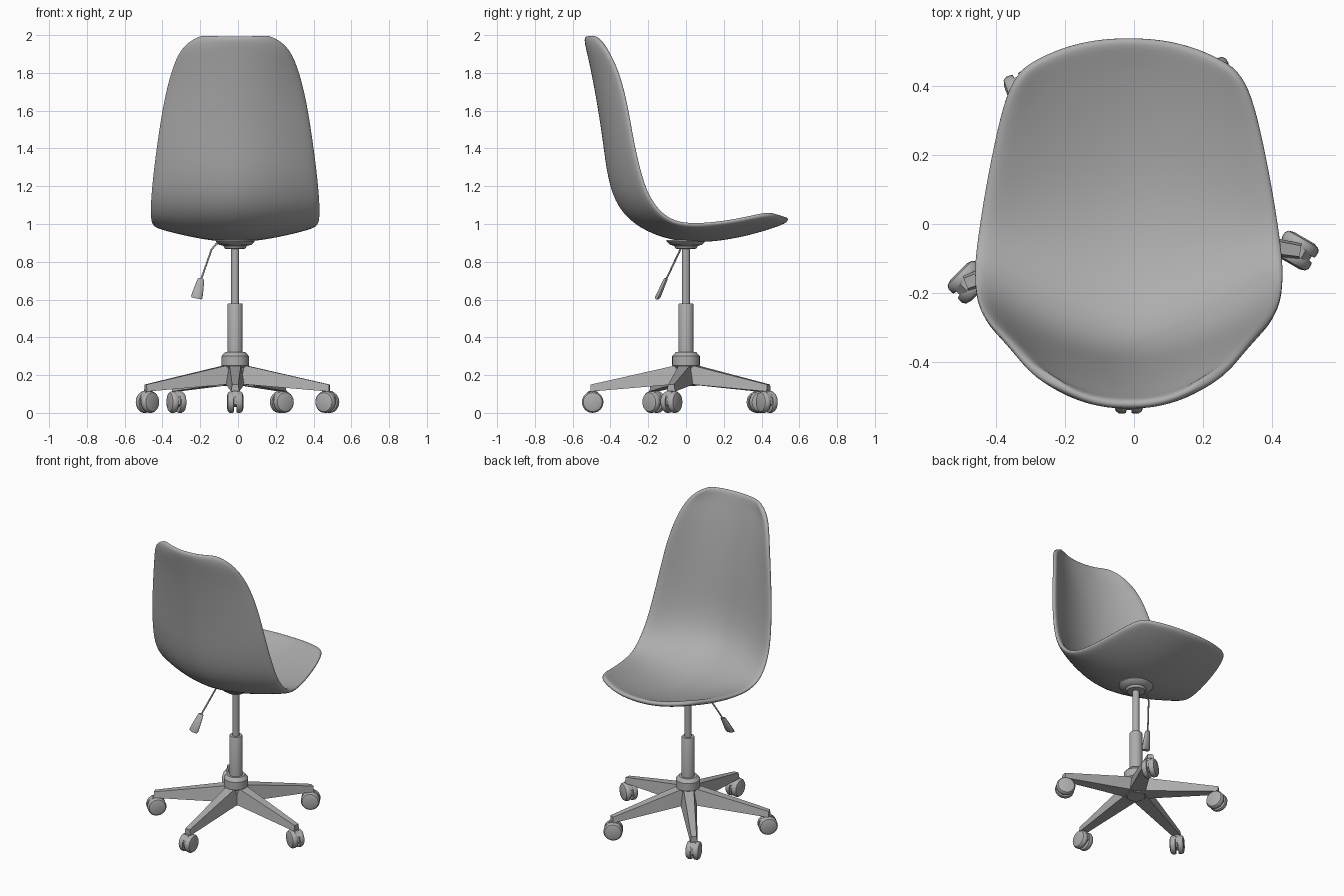
import bpy, bmesh
from math import sin, cos, pi, radians
from mathutils import Matrix, Vector

if "Cube" in bpy.data.objects:
    bpy.data.objects.remove(bpy.data.objects["Cube"])

CX = -0.015  # column axis

grey = bpy.data.materials.new("dark_grey")
grey.diffuse_color = (.42, .42, .42, 1)
grey.use_nodes = True
grey.node_tree.nodes["Principled BSDF"].inputs["Base Color"].default_value = grey.diffuse_color


def make(name, verts, faces, matrix=Matrix(), angle=35):
    me = bpy.data.meshes.new(name)
    me.from_pydata([matrix @ Vector(v) for v in verts], [], faces)
    bm = bmesh.new()
    bm.from_mesh(me)
    bmesh.ops.recalc_face_normals(bm, faces=bm.faces)
    bm.to_mesh(me)
    bm.free()
    me.materials.append(grey)
    ob = bpy.data.objects.new(name, me)
    bpy.context.collection.objects.link(ob)
    bpy.context.view_layer.objects.active = ob
    ob.select_set(True)
    bpy.ops.object.shade_smooth_by_angle(angle=radians(angle))
    ob.select_set(False)
    return ob


def loft(name, rings, matrix=Matrix(), angle=35):
    """Closed rings of equal length, skinned and capped."""
    n = len(rings[0])
    verts = [p for r in rings for p in r]
    faces = [(i * n + j, i * n + (j + 1) % n, (i + 1) * n + (j + 1) % n, (i + 1) * n + j)
             for i in range(len(rings) - 1) for j in range(n)]
    faces += [tuple(range(n)), tuple(range(len(verts) - n, len(verts)))]
    return make(name, verts, faces, matrix, angle)


def circle(rx, ry, z, n):
    return [(rx * cos(2 * pi * k / n), ry * sin(2 * pi * k / n), z) for k in range(n)]


def lathe(name, profile, matrix, n=32):
    return loft(name, [circle(r, r, z, n) for r, z in profile], matrix)


# Seat shell: centre y, z / side edge y, z / half width / bowl power, front lip to back top
ROWS = [
    (.548, 1.015, .460, 1.040, .312, 2.3), (.50, .990, .402, 1.036, .356, 2.0),
    (.34, .938, .28, 1.006, .390, 1.7), (.12, .897, .10, .981, .425, 1.7),
    (-.08, .908, -.04, .983, .446, 1.7), (-.25, .975, -.135, 1.033, .458, 1.7),
    (-.365, 1.08, -.21, 1.135, .455, 1.7), (-.418, 1.24, -.255, 1.27, .443, 1.8),
    (-.440, 1.43, -.295, 1.45, .419, 1.9), (-.470, 1.63, -.325, 1.64, .390, 2.0),
    (-.505, 1.82, -.370, 1.81, .348, 2.1), (-.533, 1.94, -.430, 1.925, .300, 2.3),
    (-.542, 1.992, -.465, 2.012, .232, 2.3),
]
COLS = 13
verts, faces = [], []
for cy, cz, ey, ez, w, power in ROWS:
    for j in range(COLS):
        s = 2 * j / (COLS - 1) - 1
        f = abs(s) ** power
        verts.append((CX + w * s, cy + (ey - cy) * f, cz + (ez - cz) * f))
# round off the two top corners
for j, drop in ((0, .034), (1, .006), (COLS - 2, .006), (COLS - 1, .034)):
    k = (len(ROWS) - 1) * COLS + j
    x, y, z = verts[k]
    verts[k] = (x, y, z - drop)
for i in range(len(ROWS) - 1):
    for j in range(COLS - 1):
        a = i * COLS + j
        faces.append((a, a + 1, a + COLS + 1, a + COLS))
shell = make("seat_shell", verts, faces, angle=180)
# same normal direction for every run, so thickness grows inwards
if sum(p.normal.z for p in shell.data.polygons) > 0:
    shell.data.flip_normals()
sol = shell.modifiers.new("thickness", 'SOLIDIFY')
sol.thickness = 0.032
sol.offset = -1
sub = shell.modifiers.new("smooth", 'SUBSURF')
sub.levels = sub.render_levels = 2

# Mounting plate, gas lift and hub
axis = Matrix.Translation((CX, 0, 0))
lathe("mount_plate", [(.045, .868), (.055, .870), (.062, .884), (.085, .890), (.102, .907), (.102, .916)], axis)
lathe("piston", [(.021, .57), (.021, .88)], axis)
lathe("column", [(.04, .30), (.04, .574), (.037, .58)], axis)
lathe("hub", [(.055, .142), (.06, .147), (.062, .24), (.073, .25), (.073, .30), (.054, .322)], axis)

# Five legs with twin-wheel casters: leg angle, axle angle
wheel = [(.035, .006), (.055, .008), (.057, .014), (.057, .028), (.050, .038), (.034, .043)]
for k, (leg, axle) in enumerate([(-90, 0), (-9, 60), (60, -60), (129, 20), (200, -45)], 1):
    rot = axis @ Matrix.Rotation(radians(leg), 4, 'Z')
    sections = [(.03, .050, .032, .145, .257), (.07, .048, .030, .150, .248),
                (.505, .022, .016, .113, .150)]
    loft(f"leg_{k}", [[(r, -b, z0), (r, b, z0), (r, t, z1), (r, -t, z1)]
                      for r, b, t, z0, z1 in sections], rot, 20)
    spot = Matrix.Translation(rot @ Vector((.494, 0, 0))) @ Matrix.Rotation(radians(axle), 4, 'Z')
    for side in (1, -1):
        lathe(f"wheel_{k}_{'a' if side > 0 else 'b'}", wheel,
              spot @ Matrix.Translation((0, 0, .057)) @ Matrix.Rotation(side * pi / 2, 4, 'Y'), 24)
    loft(f"caster_fork_{k}", [[(-.014, -h, z), (.014, -h, z), (.014, h, z), (-.014, h, z)]
                              for h, z in ((.020, .03), (.046, .045), (.046, .085), (.022, .116))],
         spot, 20)

# Height lever: bent rod and flared flat grip
cu = bpy.data.curves.new("lever_rod", 'CURVE')
cu.dimensions = '3D'
cu.bevel_depth = 0.005
cu.bevel_resolution = 2
cu.materials.append(grey)
path = [(-.085, -.01, .905), (-.115, -.018, .895), (-.140, -.03, .865), (-.198, -.108, .70)]
sp = cu.splines.new('POLY')
sp.points.add(len(path) - 1)
for p, c in zip(sp.points, path):
    p.co = (*c, 1)
bpy.context.collection.objects.link(bpy.data.objects.new("lever_rod", cu))

top, end = Vector((-.195, -.106, .712)), Vector((-.220, -.152, .606))
rings = []
for t, rx, ry in ((0, .012, .008), (.04, .017, .011), (.5, .025, .013), (.92, .030, .015), (1, .026, .011)):
    c = top.lerp(end, t)
    rings.append([(c.x + x, c.y + y, c.z - .2 * x) for x, y, _ in circle(rx, ry, 0, 16)])
loft("lever_grip", rings)
